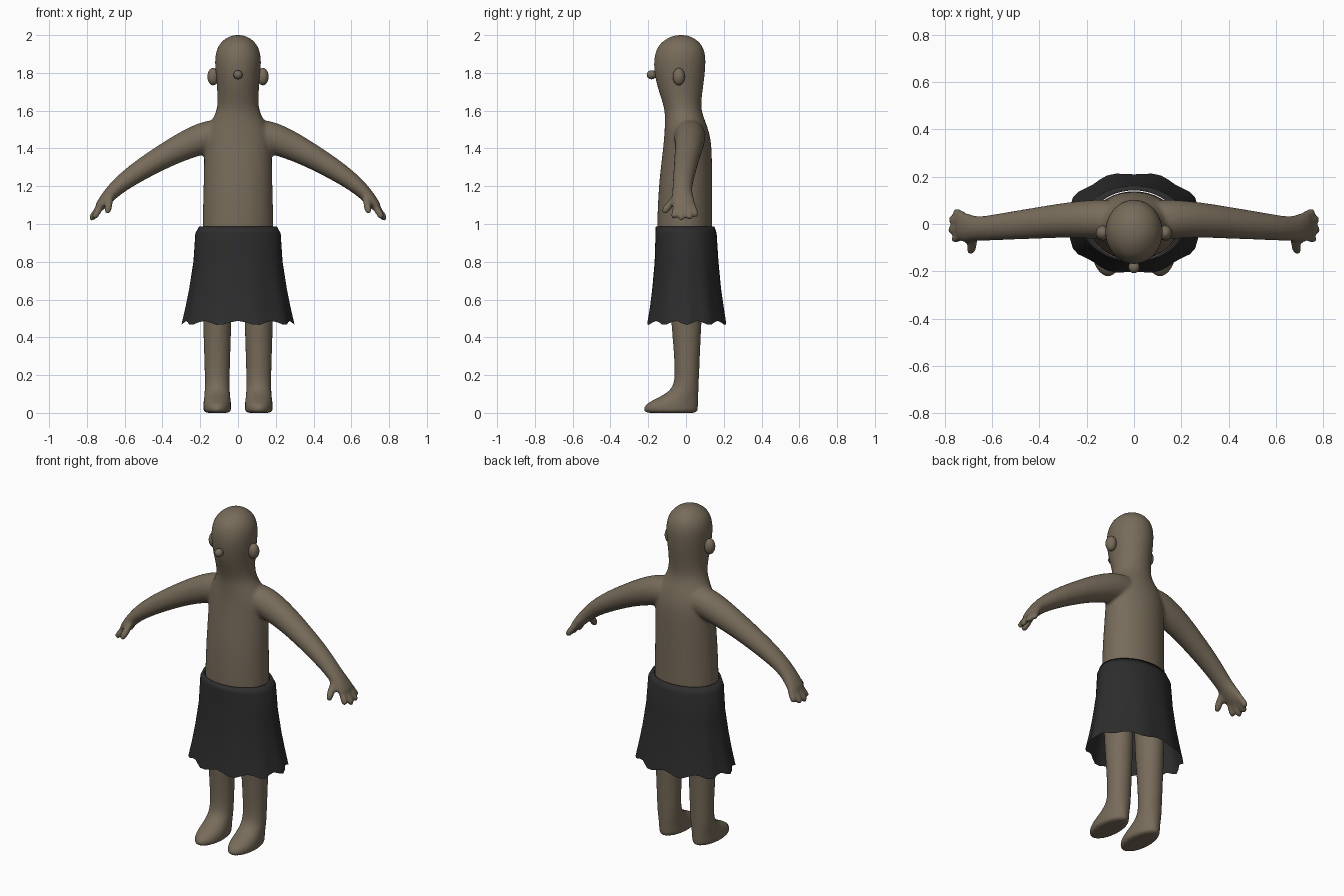
import bpy, bmesh, math
from mathutils import Vector


def material(name, rgb):
    m = bpy.data.materials.new(name)
    m.diffuse_color = (*rgb, 1)
    return m


SKIN = material("brown skin", (0.185, 0.147, 0.102))
CLOTH = material("black cloth", (0.026, 0.026, 0.027))


def loft(bm, rings, n=16):
    """Closed tube through rings of (centre, half axis u, half axis v)."""
    loops = []
    for c, u, v in rings:
        c, u, v = Vector(c), Vector(u), Vector(v)
        loops.append([bm.verts.new(c + u * math.cos(2 * math.pi * i / n)
                                   + v * math.sin(2 * math.pi * i / n)) for i in range(n)])
    for a, b in zip(loops, loops[1:]):
        for i in range(n):
            j = (i + 1) % n
            bm.faces.new((a[i], a[j], b[j], b[i]))
    bm.faces.new(loops[0][::-1])
    bm.faces.new(loops[-1])


def upright(bm, rows, x=0.0):
    """Vertical loft from rows of (z, half width, y front, y back)."""
    loft(bm, [((x, (f + b) / 2, z), (w, 0, 0), (0, (b - f) / 2, 0)) for z, w, f, b in rows])


def limb(bm, rows, side, n=12):
    """Sideways loft from rows of (x, y, z, thickness, depth), mirrored by side."""
    pts = [Vector((side * r[0], r[1], r[2])) for r in rows]
    rings = []
    for i, r in enumerate(rows):
        d = pts[min(i + 1, len(pts) - 1)] - pts[max(i - 1, 0)]
        up = Vector((-d.z, 0, d.x)).normalized()
        across = d.cross(up).normalized()
        rings.append((pts[i], up * r[3], across * r[4]))
    loft(bm, rings, n)


def finish(name, bm, mat):
    bmesh.ops.recalc_face_normals(bm, faces=bm.faces)
    for f in bm.faces:
        f.smooth = True
    me = bpy.data.meshes.new(name)
    bm.to_mesh(me)
    bm.free()
    me.materials.append(mat)
    ob = bpy.data.objects.new(name, me)
    bpy.context.collection.objects.link(ob)
    return ob


# Body: torso, neck and head in one stack
bm = bmesh.new()
upright(bm, [
    (0.78, 0.13, -0.10, 0.10), (0.81, 0.175, -0.13, 0.13), (0.90, 0.192, -0.155, 0.142),
    (1.0, 0.192, -0.157, 0.142), (1.2, 0.187, -0.148, 0.142), (1.33, 0.183, -0.133, 0.141),
    (1.42, 0.185, -0.122, 0.138), (1.49, 0.175, -0.116, 0.125), (1.55, 0.14, -0.114, 0.102),
    (1.60, 0.115, -0.115, 0.084), (1.65, 0.11, -0.128, 0.083), (1.72, 0.113, -0.153, 0.093),
    (1.80, 0.122, -0.172, 0.104), (1.87, 0.126, -0.174, 0.108), (1.92, 0.118, -0.162, 0.101),
    (1.96, 0.096, -0.138, 0.079), (1.99, 0.058, -0.09, 0.036), (2.001, 0.02, -0.05, 0.0)])

for s in (1, -1):
    # Leg and flat-soled foot
    upright(bm, [
        (0.0, 0.05, -0.19, 0.04), (0.0, 0.068, -0.217, 0.06), (0.012, 0.075, -0.228, 0.066),
        (0.04, 0.076, -0.225, 0.068), (0.065, 0.073, -0.185, 0.068), (0.09, 0.070, -0.13, 0.068),
        (0.12, 0.068, -0.085, 0.068), (0.16, 0.067, -0.062, 0.069), (0.25, 0.069, -0.061, 0.073),
        (0.40, 0.074, -0.073, 0.080), (0.60, 0.080, -0.09, 0.09), (0.90, 0.08, -0.10, 0.10)],
        x=s * 0.11)
    # Arm tapering to the palm
    limb(bm, [
        (0.06, 0.02, 1.48, 0.075, 0.08), (0.13, 0.02, 1.47, 0.085, 0.085),
        (0.20, 0.02, 1.45, 0.086, 0.083), (0.31, 0.015, 1.403, 0.074, 0.074),
        (0.42, 0.003, 1.343, 0.064, 0.067), (0.53, -0.008, 1.277, 0.056, 0.060),
        (0.62, -0.018, 1.212, 0.046, 0.054), (0.67, -0.02, 1.165, 0.039, 0.053),
        (0.705, -0.016, 1.125, 0.034, 0.062), (0.735, -0.010, 1.088, 0.026, 0.064),
        (0.742, -0.010, 1.08, 0.018, 0.052)], s, 16)
    # Four fingers and a thumb
    for root, tip, r in [((0.715, 0.032, 1.11), (0.758, 0.052, 1.040), 0.019),
                         ((0.725, 0.010, 1.10), (0.776, 0.020, 1.027), 0.020),
                         ((0.725, -0.020, 1.10), (0.780, -0.026, 1.022), 0.020),
                         ((0.720, -0.045, 1.10), (0.764, -0.068, 1.032), 0.019),
                         ((0.675, -0.045, 1.15), (0.692, -0.122, 1.060), 0.021)]:
        a, b = Vector(root), Vector(tip)
        limb(bm, [(*a.lerp(b, t), r * k, r * k) for t, k in
                  ((0, 1), (0.4, 1), (0.8, 1.05), (0.95, 0.8), (1.03, 0.4))], s, 10)

body = finish("body", bm, SKIN)
body.modifiers.new("rounding", "SUBSURF").levels = 2
body.modifiers["rounding"].render_levels = 2
fuse = body.modifiers.new("fuse", "REMESH")
fuse.mode = "VOXEL"
fuse.voxel_size = 0.01
fuse.use_smooth_shade = True
blend = body.modifiers.new("blend", "SMOOTH")
blend.factor = 0.5
blend.iterations = 5


def ellipsoid(name, loc, size):
    b = bmesh.new()
    bmesh.ops.create_uvsphere(b, u_segments=20, v_segments=12, radius=1)
    bmesh.ops.scale(b, vec=size, verts=b.verts)
    bmesh.ops.translate(b, vec=loc, verts=b.verts)
    return finish(name, b, SKIN)


# Ears and nose
ellipsoid("left_ear", (0.132, -0.038, 1.78), (0.03, 0.032, 0.046))
ellipsoid("right_ear", (-0.132, -0.038, 1.78), (0.03, 0.032, 0.046))
ellipsoid("nose", (0, -0.182, 1.79), (0.024, 0.026, 0.024))

# Skirt: open flared sheet whose folds deepen toward a wavy hem
bm = bmesh.new()
N = 48
rows = [(0.982, 0.19, -0.156, 0.142, 0), (0.988, 0.205, -0.160, 0.150, 0),
        (0.95, 0.226, -0.162, 0.163, 0.005), (0.80, 0.236, -0.168, 0.174, 0.012),
        (0.66, 0.258, -0.183, 0.190, 0.025), (0.56, 0.278, -0.198, 0.207, 0.04),
        (0.465, 0.300, -0.214, 0.222, 0.055)]
loops = []
for z, w, f, b, fold in rows:
    loop = []
    for i in range(N):
        t = 2 * math.pi * i / N
        wave = math.cos(10 * t + 0.5 * math.sin(2 * t))
        k = 1 - fold * (1 - wave) / 2
        x = w * k * math.cos(t)
        y = (f + b) / 2 + (b - f) / 2 * k * math.sin(t)
        hem = 0.022 * (1 - wave) / 2 if z < 0.5 else 0
        loop.append(bm.verts.new((x, y, z + hem)))
    loops.append(loop)
for a, b in zip(loops, loops[1:]):
    for i in range(N):
        j = (i + 1) % N
        bm.faces.new((a[i], b[i], b[j], a[j]))
finish("skirt", bm, CLOTH)
